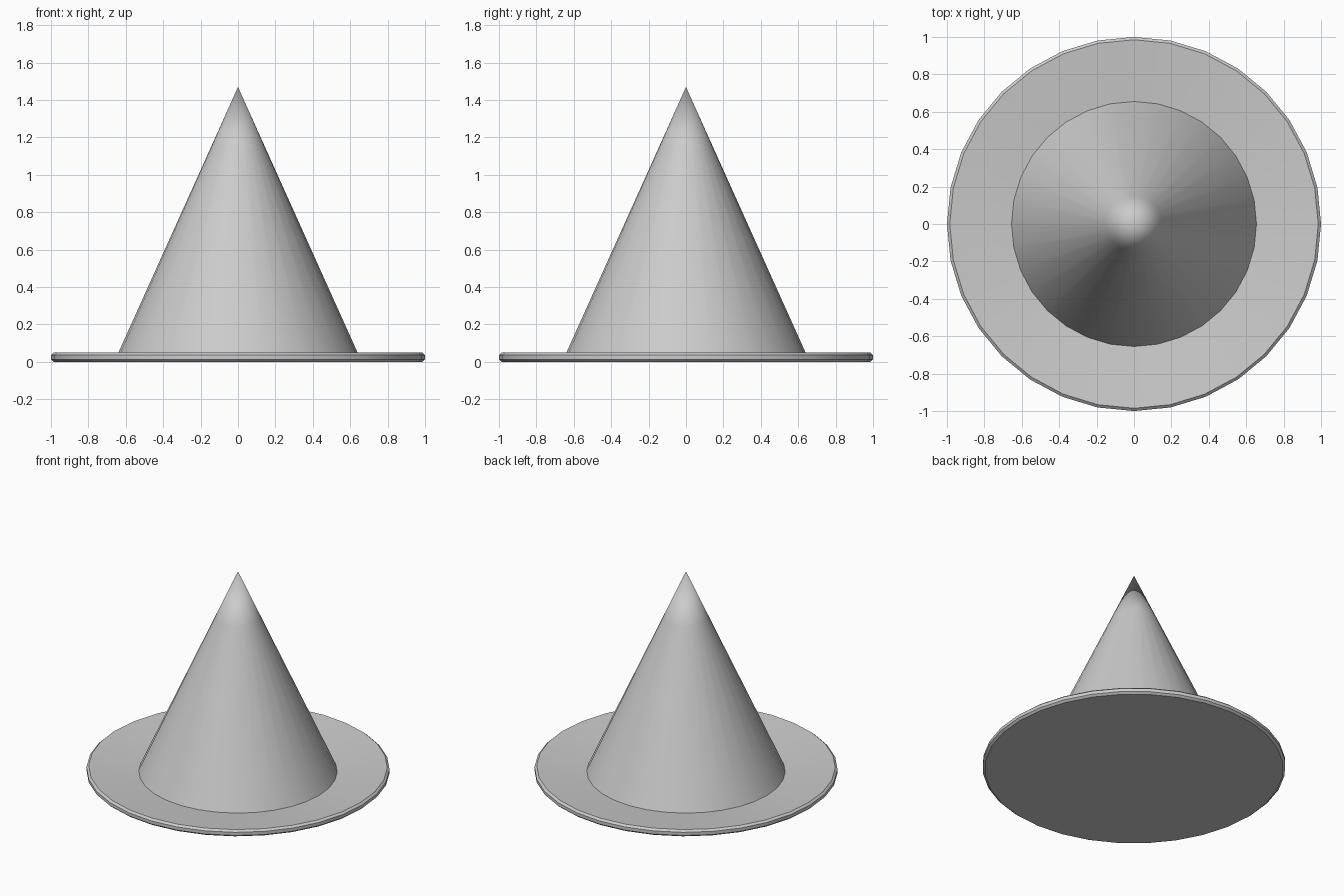
import bpy, bmesh, math

if "Cube" in bpy.data.objects:
    bpy.data.objects.remove(bpy.data.objects["Cube"])

SIDES = 32
grey = bpy.data.materials.new("plain_grey")
grey.diffuse_color = (0.6, 0.6, 0.6, 1)
grey.use_nodes = True
grey.node_tree.nodes["Principled BSDF"].inputs["Base Color"].default_value = grey.diffuse_color


def lathe(name, profile):
    """Revolve (radius, height) points around z; radius 0 becomes a pole."""
    bm = bmesh.new()
    rings = []
    for r, z in profile:
        if r == 0:
            rings.append([bm.verts.new((0, 0, z))] * SIDES)
        else:
            rings.append([bm.verts.new((r * math.cos(a), r * math.sin(a), z))
                          for a in (2 * math.pi * i / SIDES for i in range(SIDES))])
    for low, high in zip(rings, rings[1:]):
        for i in range(SIDES):
            j = (i + 1) % SIDES
            corners = [low[i], low[j], high[j], high[i]]
            bm.faces.new(list(dict.fromkeys(corners)))
    mesh = bpy.data.meshes.new(name)
    bm.to_mesh(mesh)
    bm.free()
    mesh.materials.append(grey)
    obj = bpy.data.objects.new(name, mesh)
    bpy.context.collection.objects.link(obj)
    bpy.ops.object.select_all(action='DESELECT')
    obj.select_set(True)
    bpy.context.view_layer.objects.active = obj
    bpy.ops.object.shade_smooth_by_angle(angle=math.radians(30))
    return obj


# Brim: flat underside, bevelled rim, top dipping gently towards the crown
lathe("brim", [(0, 0), (0.985, 0), (1, 0.013), (1, 0.036),
               (0.985, 0.049), (0.655, 0.015)])

# Crown: straight cone with a short smooth tip
lathe("crown", [(0.655, 0.015), (0.15, 1.136), (0, 1.47)])
